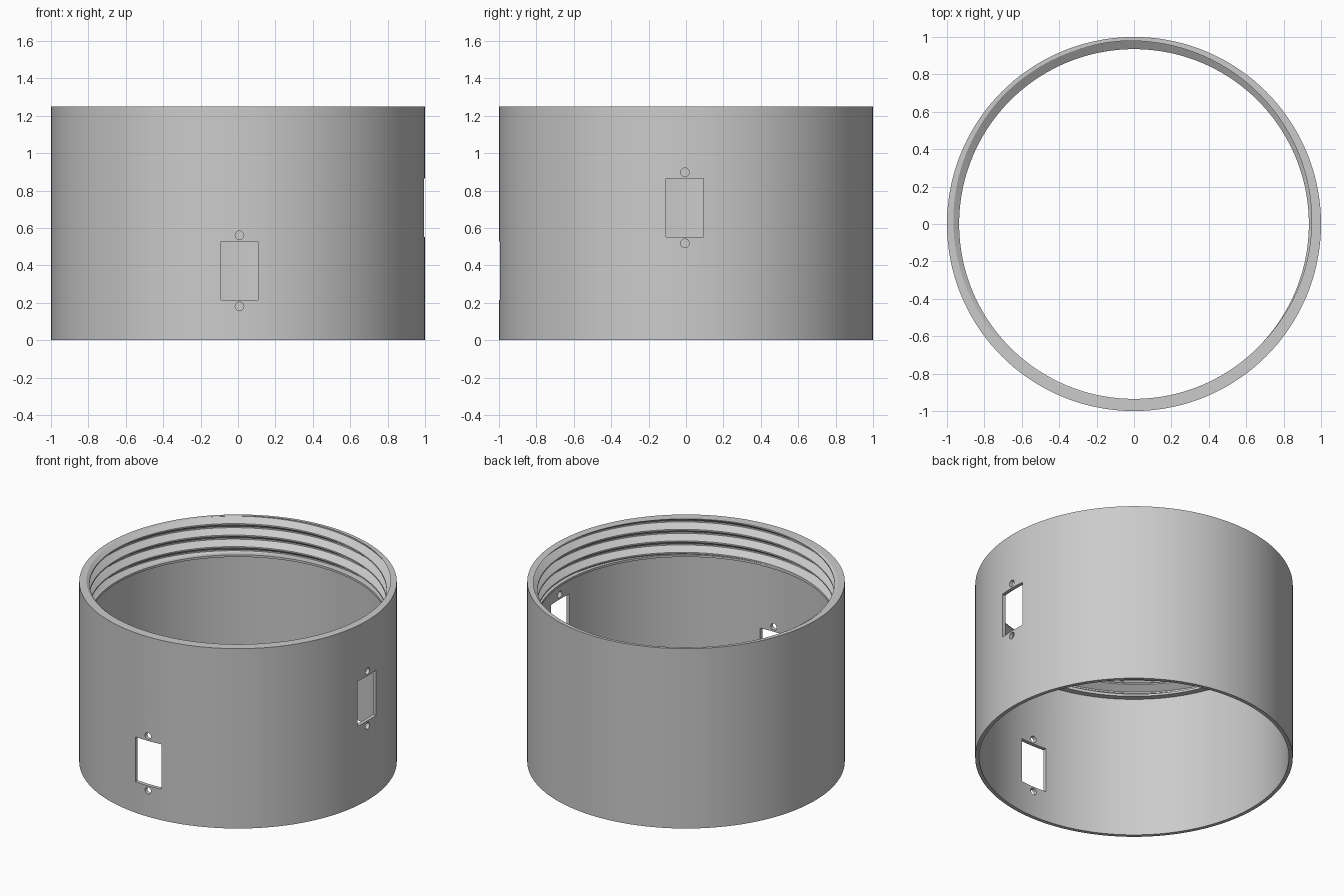
import bpy, bmesh, math
from mathutils import Matrix

if "Cube" in bpy.data.objects:
    bpy.data.objects.remove(bpy.data.objects["Cube"])

HEIGHT, R_OUT, R_IN = 1.25, 1.0, 0.975
CREST, ROOT, PITCH = 0.935, 0.98, 0.08
LIP_Z, THREAD_Z = 0.985, 1.0
SEGMENTS = 144
# one thread turn: (height fraction, radius)
TURN = [(0.0, ROOT), (0.12, ROOT), (0.5, CREST), (0.62, CREST), (1.0, ROOT)]
START = math.radians(115)   # direction where the thread root meets the rim

grey = bpy.data.materials.new("plain grey")
grey.diffuse_color = (0.6, 0.6, 0.6, 1)
grey.use_nodes = True
grey.node_tree.nodes["Principled BSDF"].inputs["Base Color"].default_value = grey.diffuse_color


def thread_radius(phase):
    phase %= 1.0
    for (a, ra), (b, rb) in zip(TURN, TURN[1:]):
        if phase <= b:
            return ra + (rb - ra) * (phase - a) / (b - a)
    return ROOT


def column(angle):
    """Closed wall section at one angle: lip, helical thread, rim, outside, inside."""
    base = HEIGHT - 0.06 * PITCH + PITCH * (angle - START) / math.tau
    pts = [(R_IN, LIP_Z), (CREST, LIP_Z), (CREST, THREAD_Z)]
    for turn in range(-6, 4):
        for frac, _ in TURN[:-1]:
            z = min(max(base + (turn + frac) * PITCH, THREAD_Z), HEIGHT)
            pts.append((thread_radius((z - base) / PITCH), z))
    pts += [(R_OUT, HEIGHT), (R_OUT, 0), (R_IN, 0)]
    return pts


# Threaded sleeve
bm = bmesh.new()
columns = []
for i in range(SEGMENTS + 1):
    a = math.tau * i / SEGMENTS
    columns.append([bm.verts.new((r * math.cos(a), r * math.sin(a), z))
                    for r, z in column(a)])
for left, right in zip(columns, columns[1:]):
    for k in range(len(left)):
        n = (k + 1) % len(left)
        bm.faces.new((left[k], right[k], right[n], left[n]))
bmesh.ops.remove_doubles(bm, verts=bm.verts, dist=1e-5)
bmesh.ops.recalc_face_normals(bm, faces=bm.faces)
mesh = bpy.data.meshes.new("threaded_sleeve")
bm.to_mesh(mesh)
bm.free()
sleeve = bpy.data.objects.new("threaded_sleeve", mesh)
bpy.context.collection.objects.link(sleeve)
mesh.materials.append(grey)


# Socket openings: a rectangle with a screw hole above and below
def cutter(name, angle, side, z, screw):
    bm = bmesh.new()
    if screw:
        bmesh.ops.create_cone(bm, cap_ends=True, segments=24, radius1=0.023,
                              radius2=0.023, depth=0.3,
                              matrix=Matrix.Rotation(math.pi / 2, 4, 'X'))
    else:
        bmesh.ops.create_cube(bm, size=1, matrix=Matrix.Diagonal((0.2, 0.3, 0.312, 1)))
    bm.transform(Matrix.Rotation(angle, 4, 'Z') @ Matrix.Translation((side, -1, z)))
    me = bpy.data.meshes.new(name)
    bm.to_mesh(me)
    bm.free()
    ob = bpy.data.objects.new(name, me)
    ob.hide_render = True
    bpy.context.collection.objects.link(ob)
    return ob


bpy.context.view_layer.objects.active = sleeve
sleeve.select_set(True)
for angle, side, z in ((0, 0.008, 0.371), (math.pi / 2, -0.006, 0.708)):
    for dz in (0, 0.19, -0.19):
        tool = cutter("opening_cutter", angle, side, z + dz, dz != 0)
        mod = sleeve.modifiers.new("opening", 'BOOLEAN')
        mod.operation, mod.solver, mod.object = 'DIFFERENCE', 'EXACT', tool
        bpy.ops.object.modifier_apply(modifier=mod.name)
        bpy.data.objects.remove(tool)

bpy.ops.object.shade_smooth_by_angle(angle=math.radians(25))
